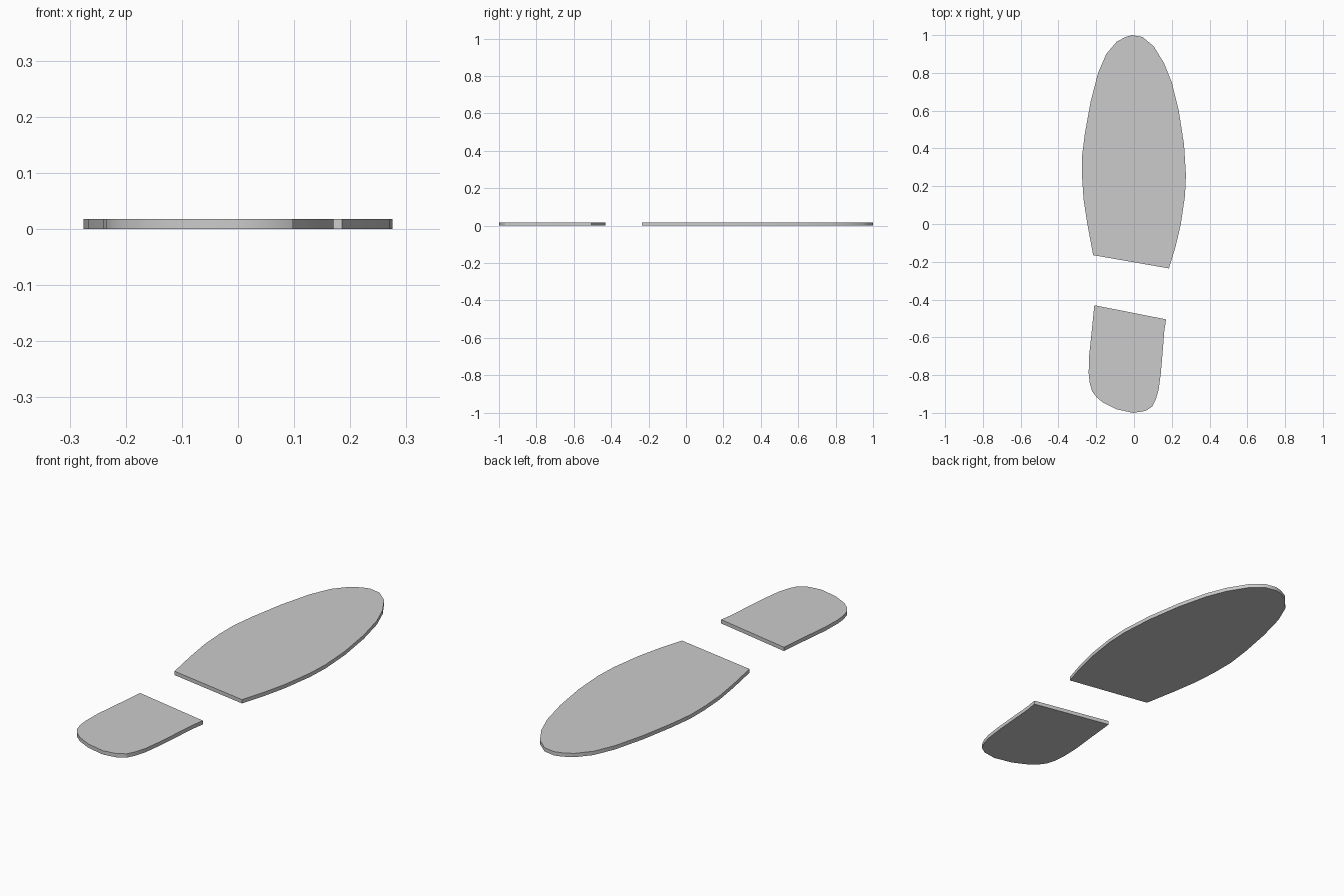
import bpy, bmesh
from math import radians

if "Cube" in bpy.data.objects:
    bpy.data.objects.remove(bpy.data.objects["Cube"])

THICK = 0.018


def plate(name, outline):
    """Flat plate: outline polygon extruded upward from z = 0."""
    bm = bmesh.new()
    face = bm.faces.new([bm.verts.new((x, y, 0)) for x, y in outline])
    top = bmesh.ops.extrude_face_region(bm, geom=[face], use_keep_orig=True)
    bmesh.ops.translate(bm, vec=(0, 0, THICK),
                        verts=[g for g in top["geom"] if isinstance(g, bmesh.types.BMVert)])
    bmesh.ops.recalc_face_normals(bm, faces=bm.faces)
    mesh = bpy.data.meshes.new(name)
    bm.to_mesh(mesh)
    bm.free()
    obj = bpy.data.objects.new(name, mesh)
    bpy.context.collection.objects.link(obj)
    bpy.context.view_layer.objects.active = obj
    obj.select_set(True)
    bpy.ops.object.shade_smooth_by_angle(angle=radians(30))
    obj.select_set(False)
    return obj


# Front part of the shoe print, anticlockwise from the slanted lower edge
plate("front_sole", [
    (-0.216, -0.165), (0.185, -0.235), (0.22, -0.12), (0.248, 0.0),
    (0.27, 0.15), (0.275, 0.26), (0.265, 0.42), (0.237, 0.60),
    (0.20, 0.75), (0.16, 0.85), (0.105, 0.94), (0.045, 0.99),
    (-0.01, 1.0), (-0.045, 0.99), (-0.092, 0.965), (-0.147, 0.90),
    (-0.19, 0.80), (-0.229, 0.65), (-0.26, 0.48), (-0.275, 0.36),
    (-0.275, 0.25), (-0.267, 0.13), (-0.247, 0.0)])

# Heel part, anticlockwise from the slanted upper edge
plate("heel", [
    (0.17, -0.505), (-0.21, -0.43), (-0.227, -0.60), (-0.238, -0.70),
    (-0.24, -0.79), (-0.235, -0.84), (-0.222, -0.885), (-0.20, -0.915),
    (-0.165, -0.945), (-0.095, -0.98), (-0.005, -1.0), (0.06, -0.99),
    (0.096, -0.967), (0.115, -0.93), (0.13, -0.88), (0.142, -0.79),
    (0.154, -0.65), (0.16, -0.57)])
